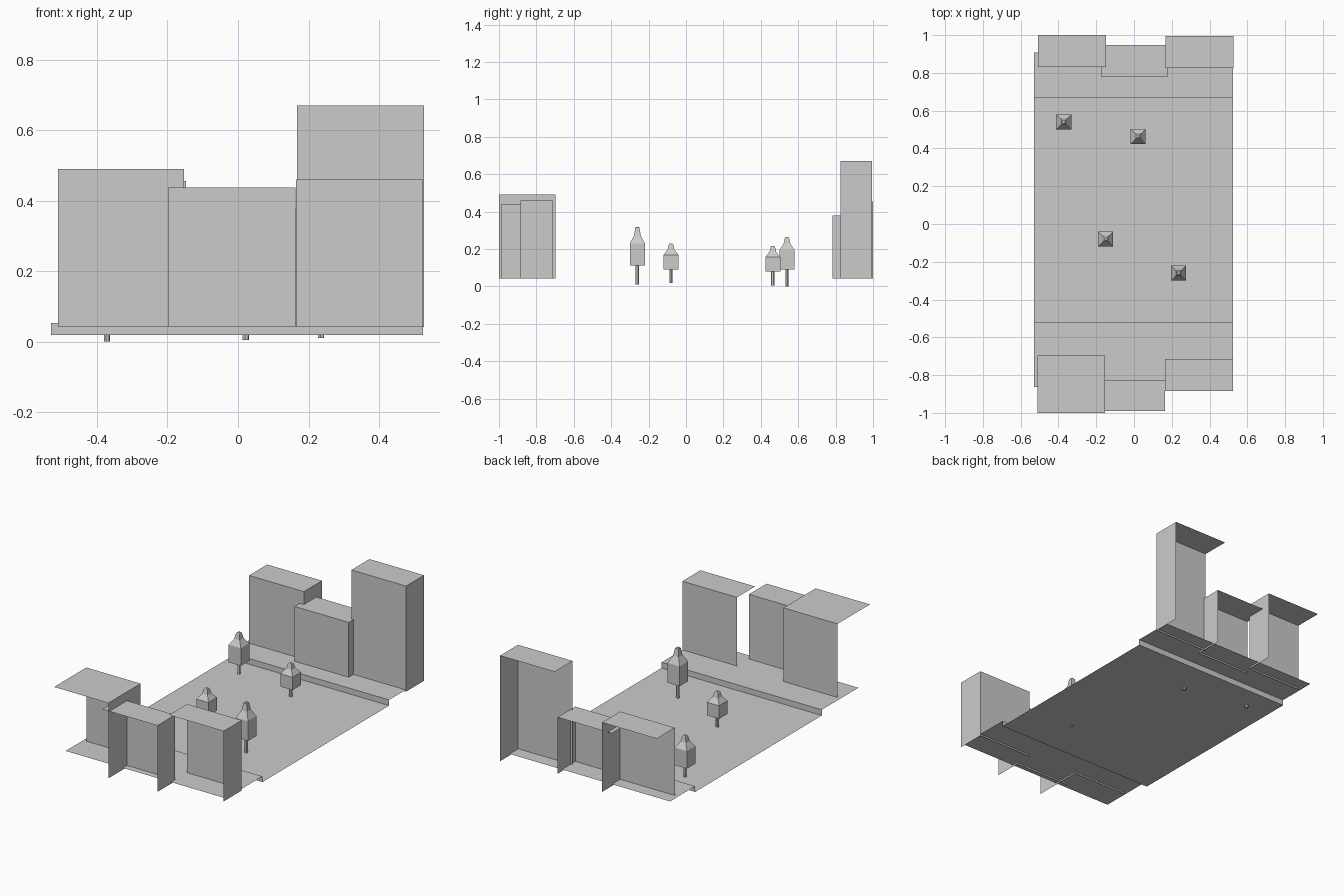
import bpy, math

if "Cube" in bpy.data.objects:
    bpy.data.objects.remove(bpy.data.objects["Cube"])


def add_mesh(name, verts, faces):
    mesh = bpy.data.meshes.new(name)
    mesh.from_pydata(verts, [], faces)
    mesh.update()
    ob = bpy.data.objects.new(name, mesh)
    bpy.context.collection.objects.link(ob)
    return ob


# Street with raised pavements: one open profile swept across x
X0, X1 = -0.53, 0.525
profile = [(-0.863, 0.052), (-0.52, 0.052), (-0.52, 0.018),
           (0.67, 0.018), (0.67, 0.052), (0.907, 0.052)]
verts = [(x, y, z) for y, z in profile for x in (X0, X1)]
faces = [(2 * i, 2 * i + 1, 2 * i + 3, 2 * i + 2) for i in range(len(profile) - 1)]
add_mesh("street_and_pavements", verts, faces)


# Building shell: street wall, roof and right side wall, the rest left open
def building(name, x0, x1, y_outer, y_street, top, base=0.042):
    v = [(x, y, z) for z in (base, top) for y in (y_outer, y_street) for x in (x0, x1)]
    # 0-3 base, 4-7 roof; 2, 3, 6, 7 lie on the street wall
    f = [(3, 2, 6, 7), (4, 5, 7, 6), (1, 3, 7, 5)]
    if y_street < y_outer:
        f = [(2, 3, 7, 6), (5, 4, 6, 7), (3, 1, 5, 7)]
    add_mesh(name, v, f)


building("front_left_building", -0.51, -0.153, -1.0, -0.697, 0.49)
building("front_middle_building", -0.199, 0.163, -0.99, -0.825, 0.437)
building("front_right_building", 0.165, 0.525, -0.885, -0.715, 0.46)
building("back_left_building", -0.508, -0.148, 1.0, 0.83, 0.455)
building("back_middle_building", -0.175, 0.181, 0.948, 0.782, 0.378)
building("back_right_building", 0.168, 0.527, 0.995, 0.826, 0.67)


# Lofted stack of rings (radius, z) with closed ends
def loft(name, x, y, rings, sides, turn):
    v = [(x + r * math.cos(turn + math.tau * k / sides),
          y + r * math.sin(turn + math.tau * k / sides), z)
         for r, z in rings for k in range(sides)]
    f = [(i * sides + k, i * sides + (k + 1) % sides,
          (i + 1) * sides + (k + 1) % sides, (i + 1) * sides + k)
         for i in range(len(rings) - 1) for k in range(sides)]
    f.append(tuple(reversed(range(sides))))
    f.append(tuple(range(len(v) - sides, len(v))))
    add_mesh(name, v, f)


# Trees: slim trunk and square crown tapering to a blunt tip
trees = [(-0.372, 0.54, 0.0, 0.09, 0.195, 0.265),
         (0.022, 0.464, 0.004, 0.08, 0.157, 0.217),
         (-0.15, -0.08, 0.018, 0.09, 0.168, 0.23),
         (0.236, -0.26, 0.01, 0.112, 0.23, 0.318)]
for i, (x, y, z0, z1, z2, z3) in enumerate(trees, 1):
    loft(f"tree_trunk_{i}", x, y, [(0.009, z0), (0.009, z1 + 0.01)], 6, 0.3)
    crown = [(0.04, z1), (0.04, z2), (0.018, z2 + 0.47 * (z3 - z2)),
             (0.011, z3 - 0.004), (0.007, z3)]
    loft(f"tree_crown_{i}", x, y, [(h * math.sqrt(2), z) for h, z in crown], 4, math.pi / 4)
